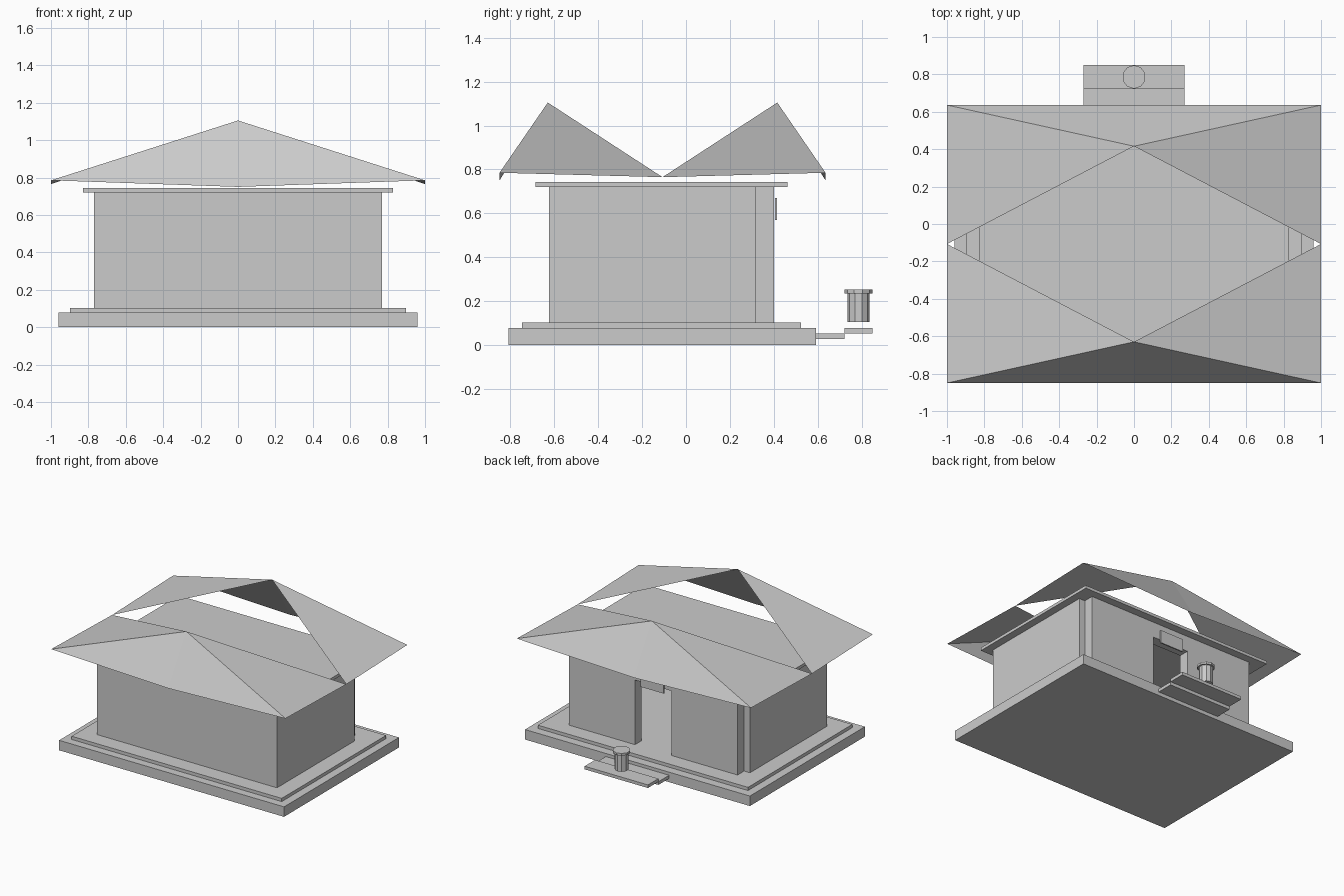
import bpy, bmesh

if "Cube" in bpy.data.objects:
    bpy.data.objects.remove(bpy.data.objects["Cube"])


def box(name, x0, x1, y0, y1, z0, z1):
    bpy.ops.mesh.primitive_cube_add(
        size=1, location=((x0 + x1) / 2, (y0 + y1) / 2, (z0 + z1) / 2))
    ob = bpy.context.object
    ob.name = name
    ob.scale = (x1 - x0, y1 - y0, z1 - z0)
    bpy.ops.object.transform_apply(location=False, rotation=False, scale=True)
    return ob


def cylinder(name, r, y, z0, z1, sides=10):
    bpy.ops.mesh.primitive_cylinder_add(
        vertices=sides, radius=r, depth=z1 - z0, location=(0, y, (z0 + z1) / 2))
    bpy.context.object.name = name


# stepped foundation
box("foundation", -0.96, 0.96, -0.81, 0.592, 0, 0.077)
box("floor_slab", -0.897, 0.897, -0.748, 0.525, 0.077, 0.102)

# walls around a hollow room
W0, W1 = 0.102, 0.72
box("front_wall", -0.769, 0.769, -0.624, -0.545, W0, W1)
for side, s in (("left", -1), ("right", 1)):
    xs = sorted((s * 0.69, s * 0.77))
    box(side + "_wall", *xs, -0.601, 0.32, W0, W1)
    xs = sorted((s * 0.155, s * 0.72))
    box(side + "_back_panel", *xs, 0.32, 0.40, W0, W1)
box("door_lintel", -0.155, 0.155, 0.32, 0.40, 0.60, W1)
box("door_plaque", -0.10, 0.10, 0.405, 0.415, 0.57, 0.67)

# flat ceiling plate
box("ceiling_plate", -0.83, 0.83, -0.685, 0.462, 0.72, 0.743)

# entrance steps
box("inner_step", -0.27, 0.27, 0.592, 0.722, 0.028, 0.053)
box("outer_step", -0.27, 0.27, 0.722, 0.85, 0.053, 0.077)

# small urn hovering over the outer step
cylinder("urn_body", 0.05, 0.786, 0.105, 0.235)
cylinder("urn_lid", 0.063, 0.786, 0.235, 0.252)

# open-topped roof shell: one quarter, mirrored in x and y
bm = bmesh.new()
mid, corner, apex, valley = [bm.verts.new(p) for p in (
    (0, -0.743, 0.75), (1, -0.743, 0.785), (0, -0.523, 1.105), (1, 0, 0.765))]
bm.faces.new((mid, corner, apex))
bm.faces.new((corner, valley, apex))
mesh = bpy.data.meshes.new("roof")
bm.to_mesh(mesh)
bm.free()
roof = bpy.data.objects.new("roof", mesh)
roof.location.y = -0.107
bpy.context.collection.objects.link(roof)
mirror = roof.modifiers.new("mirror", "MIRROR")
mirror.use_axis = (True, True, False)
